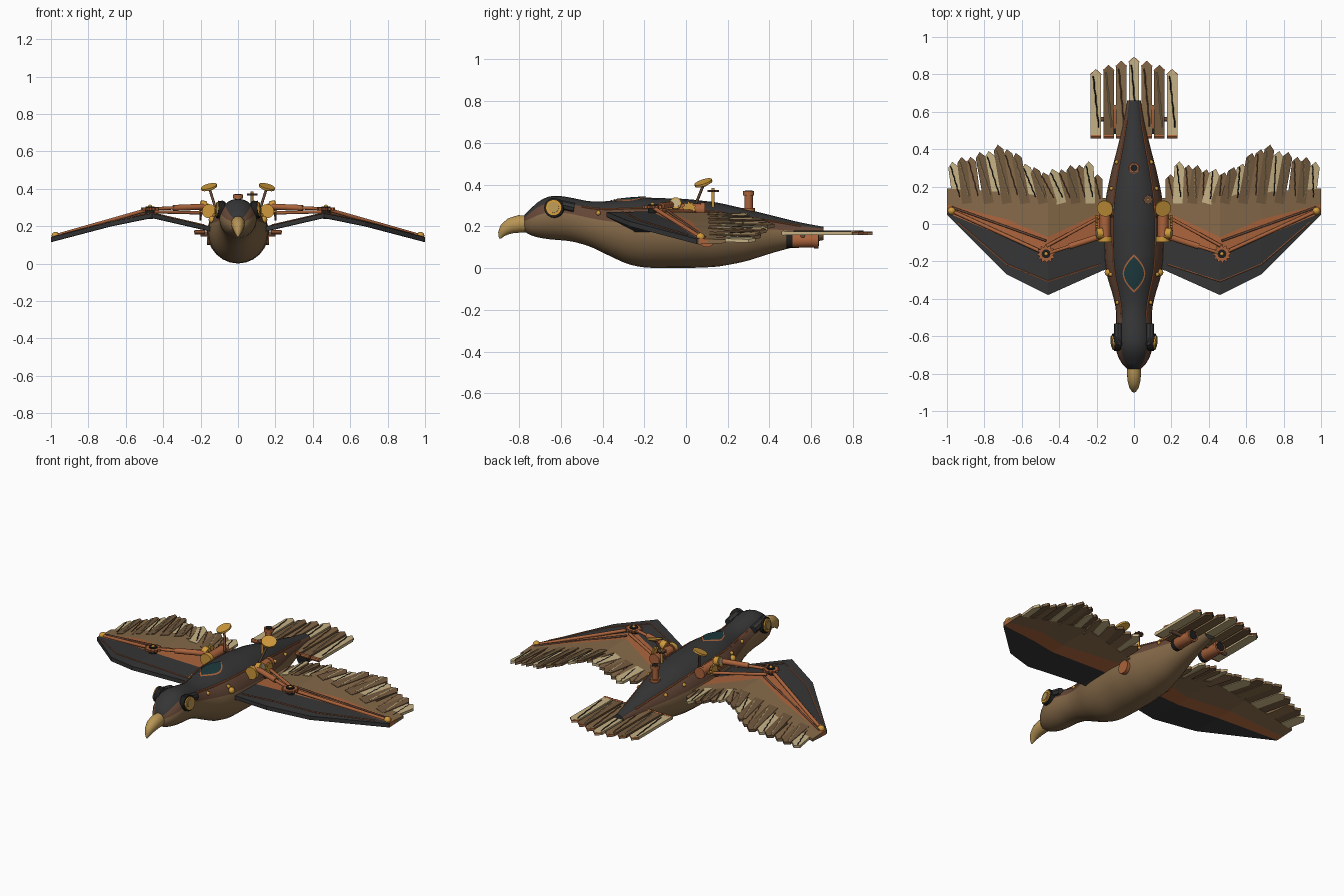
import bpy, bmesh, math
from mathutils import Vector as V

if "Cube" in bpy.data.objects:
    bpy.data.objects.remove(bpy.data.objects["Cube"])

def mat(name, r, g, b):
    m = bpy.data.materials.new(name)
    m.diffuse_color = (r, g, b, 1)
    m.use_nodes = True
    m.node_tree.nodes["Principled BSDF"].inputs["Base Color"].default_value = m.diffuse_color
    return m

CHAR = mat("charcoal", .036, .036, .037)
TAN = mat("tan_brown", .23, .14, .065)
COPPER = mat("copper", .40, .125, .045)
BAND = mat("dark_leather", .13, .063, .038)
GOLD = mat("gold", .62, .32, .045)
BRASS = mat("pale_brass", .48, .30, .09)
CREAM = mat("cream", .56, .44, .23)
TEAL = mat("teal_glass", .012, .04, .045)
IRON = mat("black_iron", .014, .013, .013)
FEATH = mat("feather_brown", .17, .10, .048)

def mesh(name, verts, faces, mats, idx=None, smooth=None):
    me = bpy.data.meshes.new(name)
    me.from_pydata([tuple(v) for v in verts], [], faces)
    for m in (mats if isinstance(mats, list) else [mats]):
        me.materials.append(m)
    if idx:
        for p, i in zip(me.polygons, idx):
            p.material_index = i
    bm = bmesh.new()
    bm.from_mesh(me)
    bmesh.ops.recalc_face_normals(bm, faces=bm.faces)
    bm.to_mesh(me)
    bm.free()
    ob = bpy.data.objects.new(name, me)
    bpy.context.collection.objects.link(ob)
    if smooth:
        bpy.context.view_layer.objects.active = ob
        ob.select_set(True)
        bpy.ops.object.shade_smooth_by_angle(angle=math.radians(smooth))
        ob.select_set(False)
    return ob

def sweep(name, pts, radii, m, n=12, axis=None, squash=1.0):
    """round section carried along a path; a fixed axis gives a lathe"""
    pts = [V(p) for p in pts]
    vs, fs = [], []
    for i, (p, r) in enumerate(zip(pts, radii)):
        t = V(axis) if axis else pts[min(i + 1, len(pts) - 1)] - pts[max(i - 1, 0)]
        t.normalize()
        a = t.cross(V((0, 0, 1)) if abs(t.z) < .95 else V((0, 1, 0))).normalized()
        b = t.cross(a)
        for k in range(n):
            w = 2 * math.pi * k / n
            vs.append(p + a * r * squash * math.cos(w) + b * r * math.sin(w))
    for i in range(len(pts) - 1):
        for k in range(n):
            q = (k + 1) % n
            fs.append((i * n + k, i * n + q, (i + 1) * n + q, (i + 1) * n + k))
    fs += [tuple(range(n)), tuple(range((len(pts) - 1) * n, len(pts) * n))]
    return mesh(name, vs, fs, m, smooth=40)

def lathe(name, p, q, prof, m, n=16):
    p, q = V(p), V(q)
    return sweep(name, [p.lerp(q, t) for t, r in prof], [r for t, r in prof], m, n, q - p)

def rod(name, p, q, r, m, n=10):
    return lathe(name, p, q, [(0, r), (1, r)], m, n)

def ball(name, c, r, m):
    c = V(c)
    prof = [((1 - math.cos(a)) / 2, max(r * math.sin(a), r * .05)) for a in [math.pi * i / 6 for i in range(7)]]
    return lathe(name, c - V((0, 0, r)), c + V((0, 0, r)), prof, m, 10)

def gear(name, c, axis, r, th, m, teeth=12):
    c, t = V(c), V(axis).normalized()
    a = t.cross(V((0, .3, 1)) if abs(t.z) < .9 else V((0, 1, 0))).normalized()
    b, n = t.cross(a), teeth * 4
    vs = [c + t * h + (a * math.cos(2 * math.pi * k / n) + b * math.sin(2 * math.pi * k / n)) * (r if k % 4 < 2 else r * .8)
          for h in (-th / 2, th / 2) for k in range(n)]
    fs = [(k, (k + 1) % n, n + (k + 1) % n, n + k) for k in range(n)]
    return mesh(name, vs, fs + [tuple(range(n)), tuple(range(n, 2 * n))], m)

def interp(tab, x, col=1):
    for a, b in zip(tab, tab[1:]):
        if x <= b[0]:
            break
    t = min(max((x - a[0]) / (b[0] - a[0]), 0), 1)
    return a[col] + (b[col] - a[col]) * t

# body: y, half width, bottom, top
SEC = [(-.775, .036, .175, .255), (-.74, .07, .155, .29), (-.69, .095, .142, .335), (-.63, .102, .136, .35),
       (-.55, .096, .13, .338), (-.46, .095, .105, .318), (-.38, .113, .065, .32), (-.28, .145, .018, .333),
       (-.2, .158, .002, .338), (0, .165, .0, .332), (.15, .15, .006, .315), (.28, .122, .03, .285),
       (.42, .085, .075, .25), (.55, .055, .11, .218), (.66, .036, .135, .198)]

def sec(y):
    """section at y, lightly smoothed between stations"""
    d = .025
    ys = [y] if y < -.745 or y > .63 else [y - d, y, y + d]
    return [sum(interp(SEC, k, c) for k in ys) / len(ys) for c in (1, 2, 3)]

def skin(y, deg, off=0):
    w, lo, hi = sec(y)
    a = math.radians(deg)
    return V(((w + off) * math.cos(a), y, (lo + hi) / 2 + ((hi - lo) / 2 + off) * math.sin(a)))

N, R = 24, 49
ys = [-.775 + 1.435 * i / (R - 1) for i in range(R)]
vs = [skin(y, 15 * k) for y in ys for k in range(N)]
fs, idx = [], []
for i in range(R - 1):
    for k in range(N):
        q = (k + 1) % N
        fs.append((i * N + k, i * N + q, (i + 1) * N + q, (i + 1) * N + k))
        e = abs(15 * k + 7.5 - 90)          # angle away from the spine
        idx.append(0 if e < 45 else 1 if e < 75 else 2)
fs += [tuple(range(N)), tuple(range((R - 1) * N, R * N))]
mesh("body", vs, fs, [CHAR, BAND, TAN], idx + [0, 0], smooth=50)

# beak
sweep("beak", [(0, -.755, .212), (0, -.80, .212), (0, -.84, .203), (0, -.868, .185), (0, -.885, .163), (0, -.893, .142)],
      [.04, .042, .038, .03, .018, .004], BRASS, 16, squash=.9)

# glass hatch on the back with copper frame
def hatch(name, size, off, m):
    vs, fs = [], []
    for i in range(13):
        t = -1 + i / 6
        y = -.265 + t * .095 * size
        hw = .054 * size * (1 - abs(t) ** 1.8) + .001
        w = sec(y)[0]
        for j in range(-3, 4):
            vs.append(skin(y, 90 - math.degrees(math.asin(hw * j / 3 / w)), off))
    for i in range(12):
        for j in range(6):
            fs.append((i * 7 + j, i * 7 + j + 1, i * 7 + j + 8, i * 7 + j + 7))
    mesh(name, vs, fs, m, smooth=40)
hatch("hatch_frame", 1.08, .003, COPPER)
hatch("hatch_glass", .94, .006, TEAL)

# chimney and valve wheel
lathe("chimney", (0, .3, .26), (0, .3, .37), [(0, .03), (.25, .03), (.25, .02), (.8, .02), (.8, .027), (1, .027)], COPPER)
rod("chimney_mouth", (0, .3, .36), (0, .3, .372), .019, IRON)
rod("valve_stem", (.075, .13, .26), (.075, .13, .385), .007, GOLD)
gear("valve_wheel", (.075, .13, .37), (0, 0, 1), .028, .01, BAND, 8)

# wing sections: x, leading edge, copper front, copper back, trailing edge, height
WING = [(.12, -.235, -.05, .07, .14, .175), (.17, -.25, -.06, .065, .14, .19), (.46, -.38, -.165, -.07, .15, .257),
        (.68, -.27, -.075, .025, .17, .212), (1.0, .05, .06, .105, .19, .128)]
TIPS = [(.18, .25), (.25, .33), (.35, .30), (.48, .275), (.56, .30), (.62, .36), (.71, .42), (.8, .38), (.98, .33)]
def wz(x): return interp(WING, x, 5)

def feather(name, base, tip, half, th, m, slope=0.0):
    """flat vane with a pointed end, copper tip and dark quill"""
    base, tip = V(base), V(tip)
    d = (tip - base).normalized()
    a = V((d.y, -d.x, 0)).normalized()
    a.z = slope
    sh = tip - d * half * 1.1
    out = [base - a * half, base + a * half, sh + a * half, tip, sh - a * half]
    up = V((0, 0, th / 2))
    vs = [p - up for p in out] + [p + up for p in out]
    fs = [(4, 3, 2, 1, 0), (5, 6, 7, 8, 9)] + [(k, (k + 1) % 5, 5 + (k + 1) % 5, 5 + k) for k in range(5)]
    mesh(name, vs, fs, m)
    zig = [base.lerp(tip, .15 + .75 * k / 8) + a * half * (.5 - .13 * k + (.12 if k % 2 else 0)) + up for k in range(9)]
    sweep(name + "_quill", zig, [.0035] * 9, IRON if m is CREAM else CREAM if m is FEATH else BAND, 4)

for s, side in ((1, "right"), (-1, "left")):
    # wing panel, coloured in three strips
    vs, fs, idx = [], [], []
    for st in WING:
        for o, yy in zip((-.012, -.014, -.012, -.008), st[1:5]):
            vs += [(s * st[0], yy, st[5] + o), (s * st[0], yy, st[5] - o)]
    for i in range(4):
        for j in range(3):
            for h in (0, 1):
                p = i * 8 + j * 2 + h
                fs.append((p, p + 2, p + 10, p + 8)); idx.append(j)
        for j in (0, 6):
            p = i * 8 + j
            fs.append((p, p + 1, p + 9, p + 8)); idx.append(0 if j == 0 else 2)
    for b in (0, 32):
        fs += [(b + 2 * j, b + 2 * j + 1, b + 2 * j + 3, b + 2 * j + 2) for j in range(3)]
        idx += [0, 1, 2]
    mesh("wing_" + side, vs, fs, [CHAR, COPPER, TAN], idx)
    # wing feathers
    for i in range(17):
        x = .195 + i * .0485
        lean = .05 * min(1, i / 5) * (1 if i < 14 else .6)
        bx = x - lean
        slope = (wz(x + .01) - wz(x - .01)) / .02
        off = .004 * (i % 2)
        feather(f"wing_feather_{side}_{i}", (s * bx, .11, wz(bx) + off), (s * x, interp(TIPS, x) + .012 * (i % 2), wz(x) + off),
                .026, .016, CREAM if i in (1, 5, 8, 12, 16) else (FEATH if i % 2 else TAN), s * slope)
    # stitched seam on the dark panel
    seam = [V((s * x, interp(WING, x, 1) * k + interp(WING, x, 2) * (1 - k), wz(x) + .014))
            for x, k in ((.18, .8), (.46, .66), (.68, .72), (.94, .6))]
    sweep("wing_seam_" + side, seam, [.0035] * 4, COPPER, 5)
    # struts, elbow gear, tip cap
    elbow, tip = V((s * .47, -.16, .292)), V((s * .975, .07, .148))
    root = V((s * .16, -.06, .305))
    lathe("wing_piston_" + side, root, elbow, [(0, .016), (.6, .016), (.6, .009), (1, .009)], COPPER)
    rod("wing_brace_" + side, (s * .16, .05, .27), (s * .47, -.12, .277), .009, COPPER)
    rod("outer_strut_" + side, elbow, tip, .010, COPPER)
    rod("outer_rail_" + side, elbow + V((0, .07, -.015)), tip + V((0, .02, 0)), .006, BAND)
    gear("elbow_gear_" + side, elbow, (0, 0, 1), .048, .014, COPPER)
    rod("elbow_hub_" + side, elbow - V((0, 0, .03)), elbow + V((0, 0, .014)), .024, IRON)
    ball("elbow_pin_" + side, elbow + V((0, 0, .012)), .011, GOLD)
    ball("tip_cap_" + side, tip, .022, GOLD)
    # shoulder engine
    lathe("shoulder_boiler_" + side, (s * .155, -.085, .28), (s * .155, .09, .28),
          [(0, .036), (.12, .036), (.12, .029), (.88, .029), (.88, .034), (1, .034)], COPPER)
    rod("boiler_cap_" + side, (s * .155, -.095, .28), (s * .155, -.07, .28), .038, GOLD, 16)
    gear("shoulder_gear_" + side, (s * .2, .015, .285), (1, 0, 0), .034, .014, GOLD, 10)
    rod("gauge_rim_" + side, (s * .17, -.05, .305), (s * .202, -.05, .312), .028, GOLD, 16)
    rod("gauge_face_" + side, (s * .2, -.05, .312), (s * .205, -.05, .313), .021, CREAM, 16)
    gear("lower_gear_" + side, (s * .2, -.015, .255), (1, 0, 0), .024, .012, BAND, 8)
    # dish on a stem
    c, nrm = V((s * .153, .085, .403)), V((s * .28, -.33, 1)).normalized()
    rod("dish_stem_" + side, (s * .118, .04, .29), c, .007, BAND)
    lathe("dish_" + side, c - nrm * .01, c + nrm * .012, [(0, .015), (.5, .044), (1, .044)], GOLD, 20)
    # eye with goggle ring and brow plate
    e = V((s * .098, -.632, .288))
    ax = V((s, -.12, .12))
    rod("goggle_" + side, e - ax * .02, e + ax * .012, .047, IRON, 20)
    rod("eye_rim_" + side, e, e + ax * .02, .039, GOLD, 20)
    rod("eye_" + side, e, e + ax * .024, .026, BRASS, 16)
    rod("goggle_strap_" + side, (s * .085, -.65, .315), (s * .085, -.535, .29), .023, CHAR, 8)
    # body trim pipe and rivets
    ang = 45 if s > 0 else 135
    sweep("body_trim_" + side, [skin(-.5 + .05 * k, ang) for k in range(22)], [.005] * 22, COPPER, 6)
    for k, y in enumerate((-.42, -.27, .19, .33)):
        p = skin(y, 90 - s * 58)
        ball(f"body_rivet_{side}_{k}", p, .012, GOLD)
    ball("flank_boss_" + side, skin(-.26, 90 - s * 68), .02, GOLD)
    rod("wing_socket_" + side, (s * .13, .1, .14), (s * .165, .1, .14), .04, COPPER, 16)
    # exhaust under the tail
    lathe("exhaust_" + side, (s * .1, .49, .133), (s * .1, .635, .133), [(0, .026), (.12, .036), (.85, .034), (.85, .038), (1, .038)], COPPER)
    rod("exhaust_collar_" + side, (s * .1, .482, .133), (s * .1, .51, .133), .036, IRON, 16)
    rod("exhaust_mouth_" + side, (s * .1, .62, .133), (s * .1, .637, .133), .028, IRON, 16)

# tail fan
for i in range(-3, 4):
    k, x = abs(i), i * .068
    m = CREAM if k in (0, 3) else (TAN if k == 1 else FEATH)
    feather(f"tail_feather_{i + 3}", (x, .46, .167), (x, .893 - .022 * k, .167), .028, .018, m)
    tipy = .893 - .022 * k
    sweep(f"tail_tip_{i + 3}", [(x - .028, tipy - .03, .17), (x, tipy - .003, .17), (x + .028, tipy - .03, .17)], [.006] * 3, COPPER, 5)
    rod(f"tail_base_{i + 3}", (x - .028, .468, .168), (x + .028, .468, .168), .012, COPPER, 8)
rod("tail_spar", (-.2, .56, .155), (.2, .56, .155), .012, BAND)
